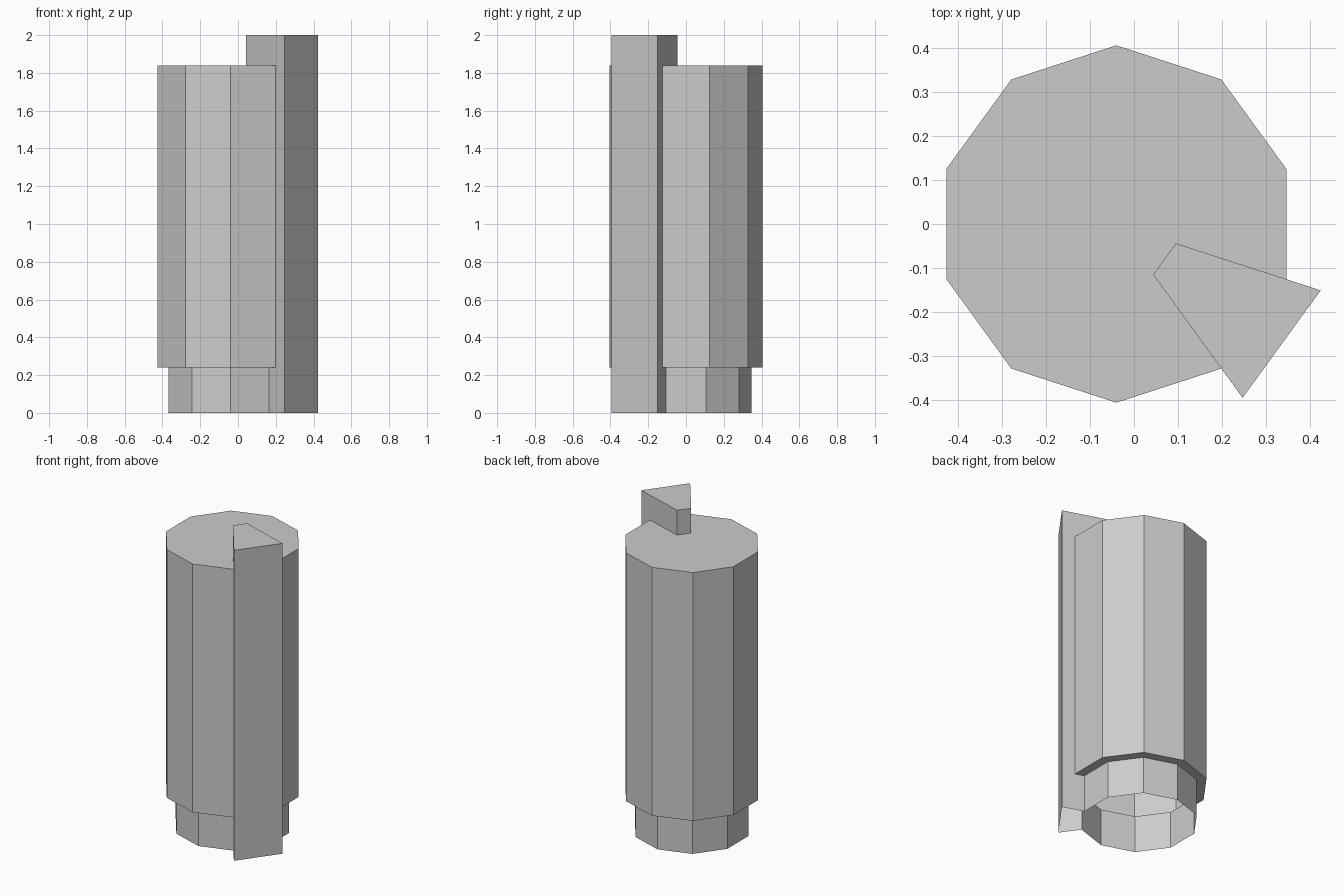
import bpy, bmesh
from math import cos, sin, radians

if "Cube" in bpy.data.objects:
    bpy.data.objects.remove(bpy.data.objects["Cube"])

CX = -0.04
R_FOOT, R_BODY, R_FIN_IN, R_FIN_OUT = 0.346, 0.405, 0.142, 0.487
Z_LEDGE, Z_CAP, Z_TOP = 0.24, 1.84, 2.0

bm = bmesh.new()


def point(step, r, z):
    a = radians(-18 + 36 * step)
    return (CX + r * cos(a), r * sin(a), z)


def face(pts):
    bm.faces.new([bm.verts.new(p) for p in pts])


def strip(step, a, b):
    # one facet between two (radius, height) profile points
    face([point(step, *a), point(step + 1, *a), point(step + 1, *b), point(step, *b)])


# stepped ten-sided shell, open underneath; the last sector is left for the fin
profile = [(R_FOOT, 0), (R_FOOT, Z_LEDGE), (R_BODY, Z_LEDGE), (R_BODY, Z_CAP)]
for k in range(9):
    for a, b in zip(profile, profile[1:]):
        strip(k, a, b)

# flat cap with a notch where the fin rises through
face([point(k, R_BODY, Z_CAP) for k in range(10)]
     + [point(9, R_FIN_IN, Z_CAP), point(0, R_FIN_IN, Z_CAP)])

# fin: two radial sides, then outer, top and inner facets
side = [(R_FIN_OUT, 0), (R_FIN_OUT, Z_TOP), (R_FIN_IN, Z_TOP), (R_FIN_IN, Z_CAP)]
for k in (9, 10):
    face([point(k, *p) for p in side + profile[::-1]])
for a, b in zip(side, side[1:]):
    strip(9, a, b)

bmesh.ops.remove_doubles(bm, verts=bm.verts, dist=0.0005)
bmesh.ops.recalc_face_normals(bm, faces=bm.faces)
# make sure the shell faces outwards
top = max(bm.faces, key=lambda f: f.calc_center_median().z)
if top.normal.z < 0:
    bmesh.ops.reverse_faces(bm, faces=bm.faces)

mesh = bpy.data.meshes.new("finned_cylinder")
bm.to_mesh(mesh)
bm.free()
bpy.context.collection.objects.link(bpy.data.objects.new("finned_cylinder", mesh))
